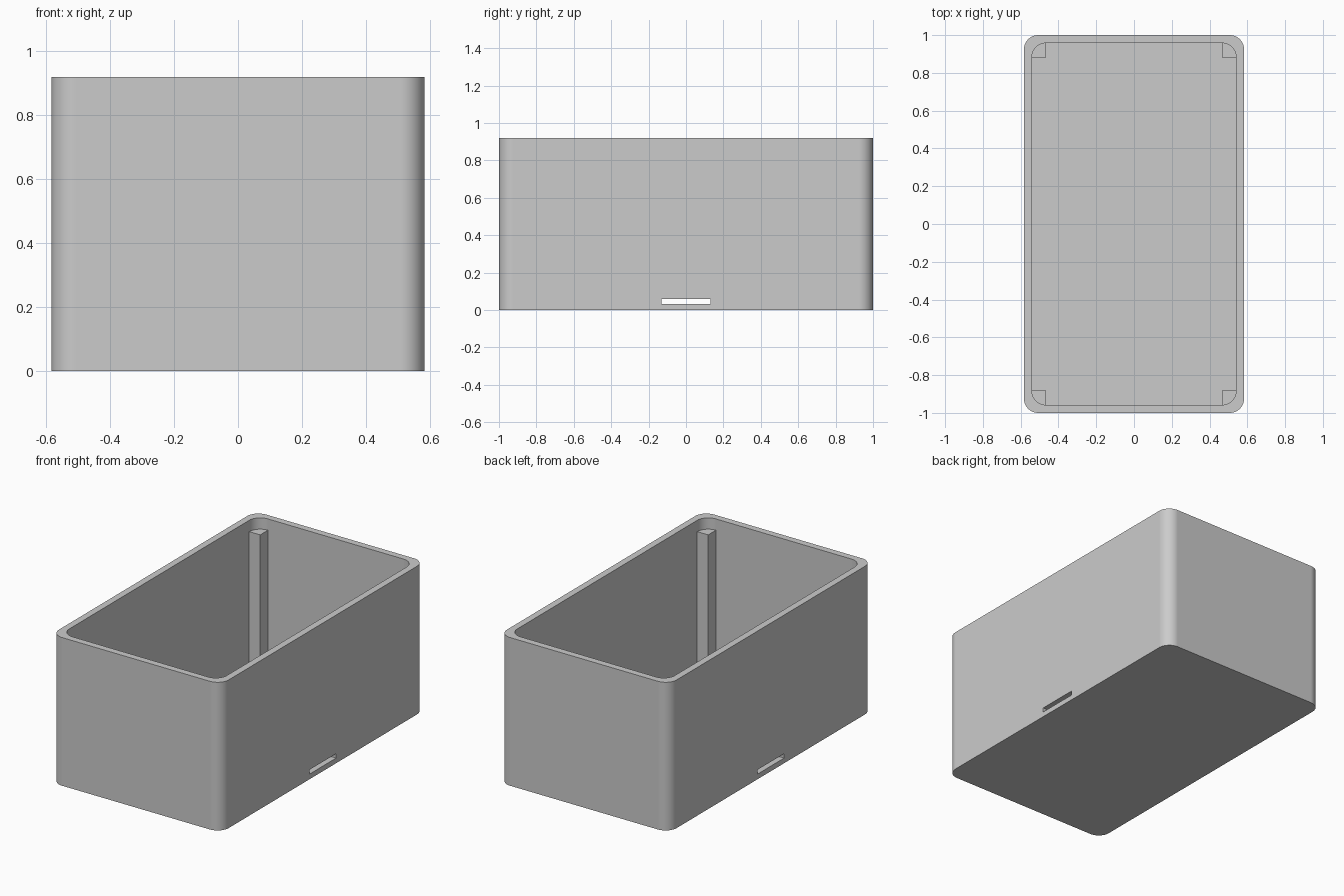
import bpy, bmesh, math

if "Cube" in bpy.data.objects:
    bpy.data.objects.remove(bpy.data.objects["Cube"], do_unlink=True)

HALF_X, HALF_Y, HEIGHT = 0.583, 1.0, 0.92
WALL, FLOOR, RADIUS = 0.042, 0.031, 0.076
POST_TOP = 0.85
SEGMENTS = 12

grey = bpy.data.materials.new("plain grey")
grey.use_nodes = True
colour = (0.6, 0.6, 0.6, 1)
grey.diffuse_color = colour
grey.node_tree.nodes["Principled BSDF"].inputs["Base Color"].default_value = colour


def corner(hx, hy, sx, sy):
    """Arc points of one rounded corner in the quadrant (sx, sy)."""
    angles = [math.pi / 2 * i / SEGMENTS for i in range(SEGMENTS + 1)]
    return [(sx * (hx - RADIUS + RADIUS * math.cos(a)),
             sy * (hy - RADIUS + RADIUS * math.sin(a))) for a in angles]


def rounded_rect(hx, hy):
    """Counter-clockwise outline of a rounded rectangle."""
    points = []
    for sx, sy in ((1, 1), (-1, 1), (-1, -1), (1, -1)):
        arc = corner(hx, hy, sx, sy)
        points += arc if sx * sy > 0 else arc[::-1]
    return points


def make_object(name, rings):
    """Skin a stack of (outline, height) rings and cap both ends."""
    bm = bmesh.new()
    loops = [[bm.verts.new((x, y, z)) for x, y in outline] for outline, z in rings]
    count = len(loops[0])
    for low, high in zip(loops, loops[1:]):
        for i in range(count):
            j = (i + 1) % count
            bm.faces.new((low[i], low[j], high[j], high[i]))
    bm.faces.new(loops[0][::-1])
    bm.faces.new(loops[-1])
    bmesh.ops.recalc_face_normals(bm, faces=bm.faces)
    mesh = bpy.data.meshes.new(name)
    bm.to_mesh(mesh)
    bm.free()
    mesh.materials.append(grey)
    obj = bpy.data.objects.new(name, mesh)
    bpy.context.collection.objects.link(obj)
    return obj


def select_only(obj):
    bpy.ops.object.select_all(action='DESELECT')
    obj.select_set(True)
    bpy.context.view_layer.objects.active = obj


# Open tray: outer wall, rim, inner wall and floor
outer = rounded_rect(HALF_X, HALF_Y)
inner = rounded_rect(HALF_X - WALL, HALF_Y - WALL)
box = make_object("box_shell", [(outer, 0), (outer, HEIGHT), (inner, HEIGHT), (inner, FLOOR)])

# Narrow slot through both long walls, just above the floor
slot = [(-1, -0.13), (1, -0.13), (1, 0.13), (-1, 0.13)]
cutter = make_object("slot_cutter", [(slot, FLOOR + 0.001), (slot, 0.059)])
cutter.hide_render = True
cut = box.modifiers.new("slots", 'BOOLEAN')
cut.operation = 'DIFFERENCE'
cut.solver = 'EXACT'
cut.object = cutter
select_only(box)
bpy.ops.object.modifier_apply(modifier=cut.name)
bpy.data.objects.remove(cutter, do_unlink=True)

# Corner posts: square inside, rounded against the wall
parts = [box]
ix, iy = HALF_X - WALL, HALF_Y - WALL
for sx, side in ((1, "left"), (-1, "right")):
    for sy, end in ((1, "back"), (-1, "front")):
        outline = [(sx * (ix - RADIUS), sy * (iy - RADIUS))] + corner(ix, iy, sx, sy)
        parts.append(make_object(f"post_{end}_{side}", [(outline, FLOOR), (outline, POST_TOP)]))

for part in parts:
    select_only(part)
    bpy.ops.object.shade_smooth_by_angle(angle=math.radians(30))
    weighted = part.modifiers.new("even shading", 'WEIGHTED_NORMAL')
    weighted.keep_sharp = True
